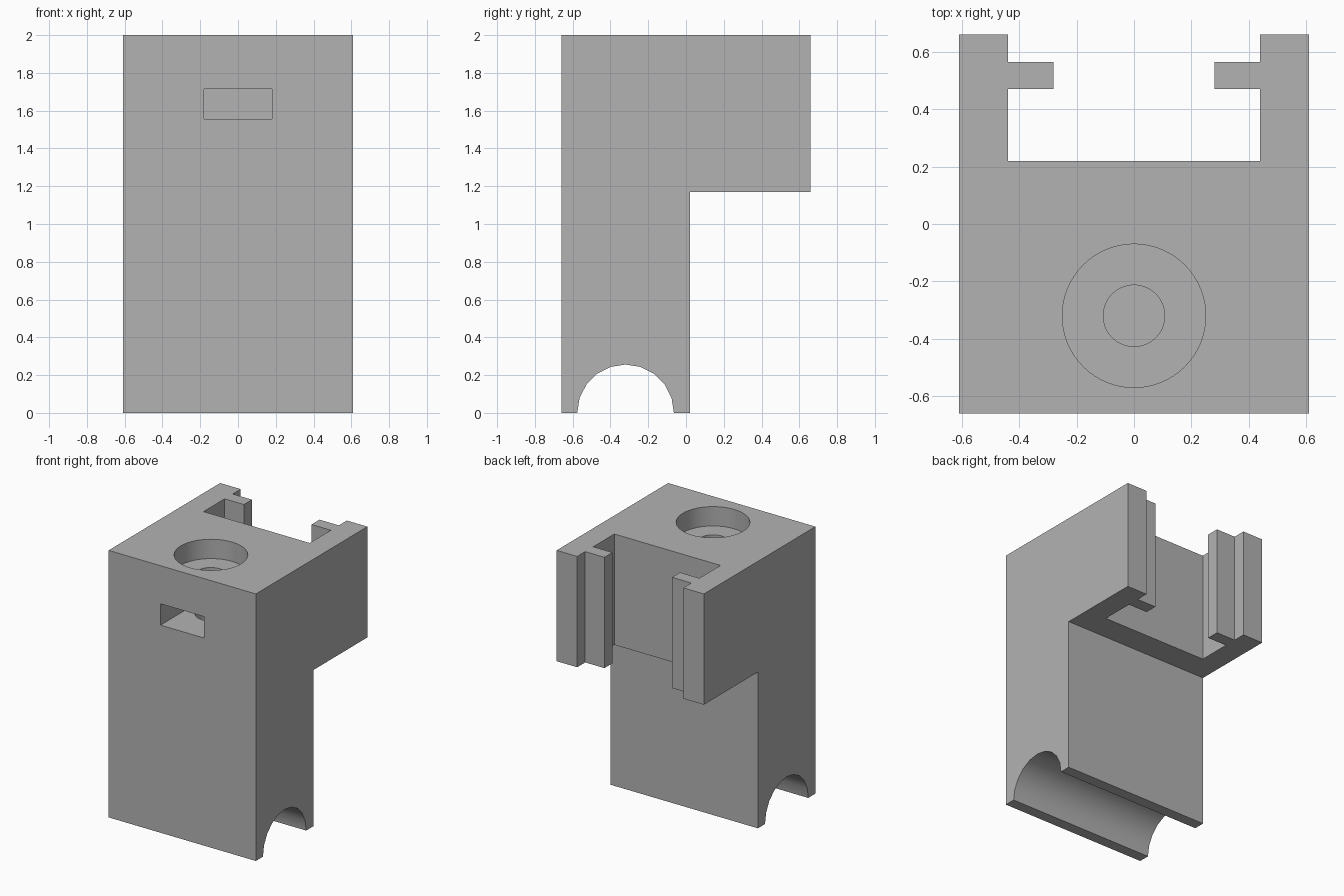
import bpy, bmesh, math
from mathutils import Matrix, Vector

default = bpy.data.objects.get("Cube")
if default:
    bpy.data.objects.remove(default, do_unlink=True)

HALF_X, FRONT, BACK = 0.61, -0.66, 0.66
STEP_Y, STEP_Z = 0.02, 1.17
BORE_Y = -0.32

grey = bpy.data.materials.new("plain_grey")
grey.use_nodes = True
colour = (0.45, 0.45, 0.45, 1)
grey.diffuse_color = colour
grey.node_tree.nodes["Principled BSDF"].inputs["Base Color"].default_value = colour


def make(name, bm):
    bmesh.ops.recalc_face_normals(bm, faces=bm.faces)
    mesh = bpy.data.meshes.new(name)
    bm.to_mesh(mesh)
    bm.free()
    mesh.materials.append(grey)
    obj = bpy.data.objects.new(name, mesh)
    bpy.context.collection.objects.link(obj)
    return obj


def box(name, low, high):
    low, high = Vector(low), Vector(high)
    bm = bmesh.new()
    bmesh.ops.create_cube(bm, size=1, matrix=Matrix.Translation((low + high) / 2)
                          @ Matrix.Diagonal((*(high - low), 1)))
    return make(name, bm)


def cylinder(name, radius, length, centre, sides, turn=Matrix()):
    bm = bmesh.new()
    bmesh.ops.create_cone(bm, cap_ends=True, segments=sides, radius1=radius, radius2=radius,
                          depth=length, matrix=Matrix.Translation(centre) @ turn)
    return make(name, bm)


def upright_hole(name, radius, bottom):
    top = 2.1
    return cylinder(name, radius, top - bottom, (0, BORE_Y, (top + bottom) / 2), 64)


# Plan outline: solid front, two rear arms with inward lips
half = [(HALF_X, FRONT), (HALF_X, BACK), (0.44, BACK), (0.44, 0.565),
        (0.28, 0.565), (0.28, 0.47), (0.44, 0.47), (0.44, 0.22)]
outline = half + [(-x, y) for x, y in reversed(half)]
bm = bmesh.new()
face = bm.faces.new([bm.verts.new((x, y, 0)) for x, y in outline])
extruded = bmesh.ops.extrude_face_region(bm, geom=[face])["geom"]
bmesh.ops.translate(bm, vec=(0, 0, 2),
                    verts=[v for v in extruded if isinstance(v, bmesh.types.BMVert)])
block = make("clamp_block", bm)

# Rear step, rod groove, recessed screw hole and nut slot
cutters = [
    box("rear_step_cutter", (-1, STEP_Y, -0.1), (1, 1, STEP_Z)),
    cylinder("rod_groove_cutter", 0.256, 2, (0, BORE_Y, 0), 20, Matrix.Rotation(math.pi / 2, 4, "Y")),
    upright_hole("screw_head_cutter", 0.25, 1.855),
    upright_hole("screw_hole_cutter", 0.107, 1.0),
    box("nut_slot_cutter", (-0.18, -1, 1.555), (0.18, -0.12, 1.715)),
]

bpy.ops.object.select_all(action="DESELECT")
block.select_set(True)
bpy.context.view_layer.objects.active = block
for cutter in cutters:
    cutter.hide_render = True
    mod = block.modifiers.new(cutter.name, "BOOLEAN")
    mod.operation = "DIFFERENCE"
    mod.solver = "EXACT"
    mod.object = cutter
    bpy.ops.object.modifier_apply(modifier=mod.name)
    bpy.data.objects.remove(cutter, do_unlink=True)

bpy.ops.object.shade_smooth_by_angle(angle=math.radians(30))
